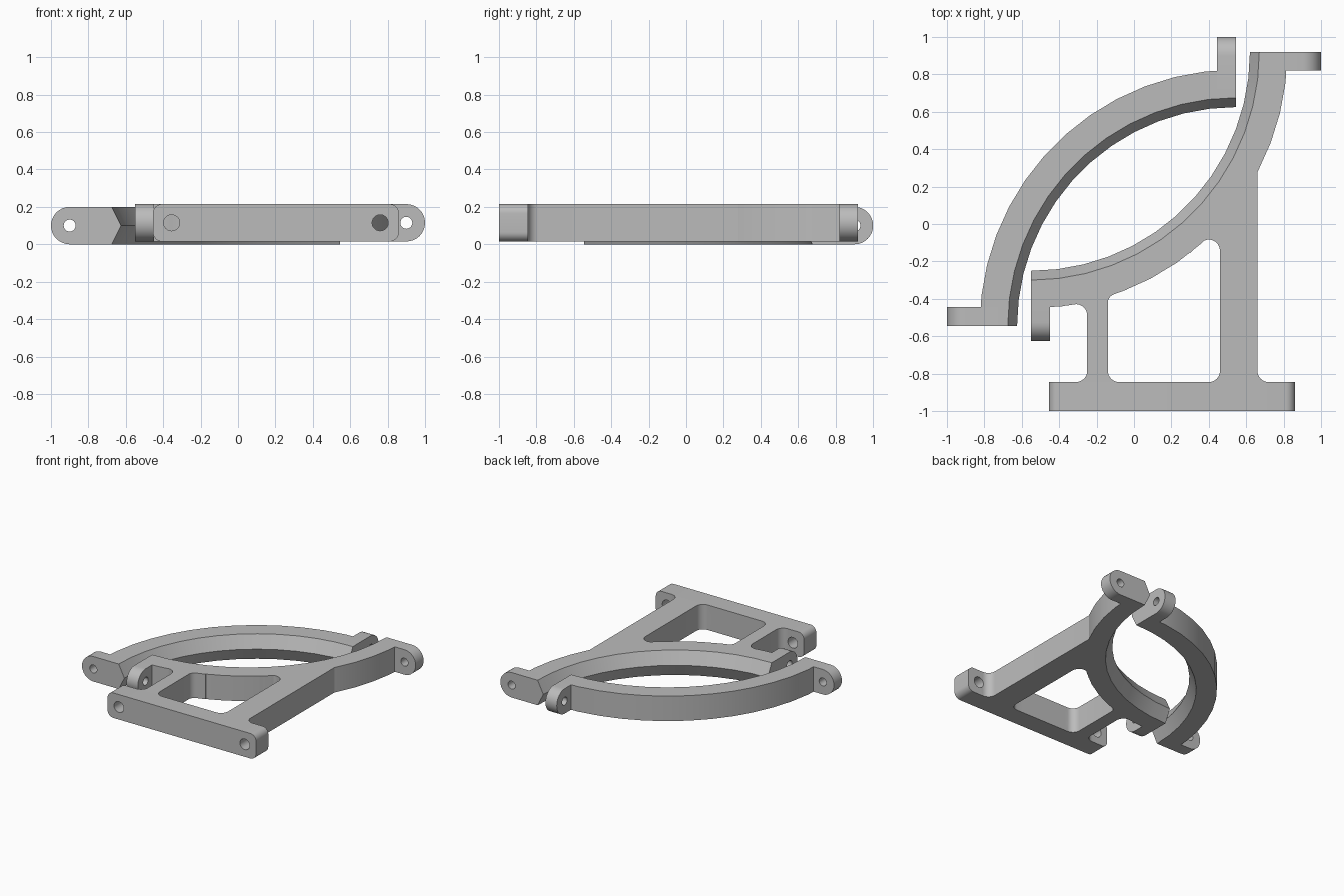
import bpy
import bmesh
from math import sin, cos, tan, pi, radians
from mathutils import Vector

cube = bpy.data.objects.get("Cube")
if cube:
    bpy.data.objects.remove(cube)

grey = bpy.data.materials.new("plain grey")
grey.use_nodes = True
grey.diffuse_color = (0.5, 0.5, 0.5, 1)
grey.node_tree.nodes["Principled BSDF"].inputs["Base Color"].default_value = (0.5, 0.5, 0.5, 1)

H = 0.2                            # thickness of both parts
R_OUT, R_IN, R_TIP = 1.37, 1.22, 1.17
MAPS = {"x": lambda u, v, w: (w, u, v),
        "y": lambda u, v, w: (u, w, v),
        "z": lambda u, v, w: (u, v, w)}


def finish(bm, name):
    bmesh.ops.remove_doubles(bm, verts=bm.verts, dist=0.0001)
    bmesh.ops.recalc_face_normals(bm, faces=bm.faces)
    mesh = bpy.data.meshes.new(name)
    bm.to_mesh(mesh)
    bm.free()
    mesh.materials.append(grey)
    obj = bpy.data.objects.new(name, mesh)
    bpy.context.collection.objects.link(obj)
    return obj


def rounded(corners, steps=8):
    """Outline from (u, v, radius) corners, rounding each one."""
    out = []
    for i, (u, v, r) in enumerate(corners):
        p = Vector((u, v))
        if not r:
            out.append(p)
            continue
        a = (Vector(corners[i - 1][:2]) - p).normalized()
        b = (Vector(corners[(i + 1) % len(corners)][:2]) - p).normalized()
        half = a.angle(b) / 2
        centre = p + (a + b).normalized() * (r / sin(half))
        start = p + a * (r / tan(half)) - centre
        sweep = start.angle_signed(p + b * (r / tan(half)) - centre)
        for k in range(steps + 1):
            t = -sweep * k / steps
            out.append(centre + Vector((start.x * cos(t) - start.y * sin(t),
                                        start.x * sin(t) + start.y * cos(t))))
    return [p for i, p in enumerate(out) if (p - out[i - 1]).length > 0.0005]


def prism(name, outline, lo, hi, axis):
    bm = bmesh.new()
    rings = [[bm.verts.new(MAPS[axis](p[0], p[1], w)) for p in outline] for w in (lo, hi)]
    n = len(outline)
    bm.faces.new(rings[0])
    bm.faces.new(rings[1])
    for i in range(n):
        j = (i + 1) % n
        bm.faces.new((rings[0][i], rings[0][j], rings[1][j], rings[1][i]))
    return finish(bm, name)


def tab(name, inner, end, z, lo, hi, axis):
    """Lug with a fully rounded end."""
    r = H / 2
    return prism(name, rounded([(inner, z, 0), (end, z, r), (end, z + H, r), (inner, z + H, 0)]),
                 lo, hi, axis)


def hole(u, v, r, lo, hi, axis):
    ring = [(u + r * cos(2 * pi * k / 24), v + r * sin(2 * pi * k / 24)) for k in range(24)]
    return prism("hole_cutter", ring, lo - 0.05, hi + 0.05, axis)


def arc(name, cx, cy, z, start, segments=13):
    """Quarter ring with a pointed inner ridge."""
    section = [(R_OUT, z), (R_OUT, z + H), (R_IN, z + H), (R_TIP, z + H / 2), (R_IN, z)]
    bm = bmesh.new()
    rings = []
    for k in range(segments + 1):
        t = start + pi / 2 * k / segments
        rings.append([bm.verts.new((cx + r * cos(t), cy + r * sin(t), h)) for r, h in section])
    for a, b in zip(rings, rings[1:]):
        for i in range(5):
            j = (i + 1) % 5
            bm.faces.new((a[i], a[j], b[j], b[i]))
    bm.faces.new(rings[0])
    bm.faces.new(rings[-1])
    return finish(bm, name)


def combine(body, additions, cutters):
    """Weld the additions to the body, then drill it."""
    for op, parts in (("UNION", additions), ("DIFFERENCE", cutters)):
        for part in parts:
            mod = body.modifiers.new(op.title(), "BOOLEAN")
            mod.operation, mod.solver, mod.object = op, "EXACT", part
            part.hide_render = True
    graph = bpy.context.evaluated_depsgraph_get()
    mesh = bpy.data.meshes.new_from_object(body.evaluated_get(graph))
    body.modifiers.clear()
    body.data = mesh
    for part in additions + cutters:
        bpy.data.objects.remove(part)
    bpy.ops.object.select_all(action="DESELECT")
    body.select_set(True)
    bpy.context.view_layer.objects.active = body
    bpy.ops.object.shade_smooth_by_angle(angle=radians(25))


# Loose clamp half
c = 0.545
combine(arc("clamp_half", c, -c, 0, pi / 2),
        [tab("left_tab", -0.72, -1, 0, -c, -c + 0.1, "y"),
         tab("back_tab", 0.72, 1, 0, c - 0.1, c, "x")],
        [hole(-0.9, H / 2, 0.032, -c, -c + 0.1, "y"),
         hole(0.9, H / 2, 0.032, c - 0.1, c, "x")])

# Bracket half: cradle arc, two struts with fillets, foot bar and tabs
AX, AY, Z = -0.55, 0.92, 0.015


def arc_y(x):
    return AY - (R_OUT ** 2 - (x - AX) ** 2) ** 0.5


F, FOOT = 0.06, -0.845
left_strut = [(-0.35, -0.9, 0), (-0.35, FOOT, 0), (-0.25, FOOT, F), (-0.25, arc_y(-0.25), F),
              (-0.36, arc_y(-0.36), 0), (-0.36, -0.37, 0), (-0.04, -0.3, 0),
              (-0.04, arc_y(-0.04), 0), (-0.14, arc_y(-0.14), 0.05), (-0.14, FOOT, F),
              (-0.05, FOOT, 0), (-0.05, -0.9, 0)]
right_strut = [(0.35, -0.9, 0), (0.35, FOOT, 0), (0.46, FOOT, F), (0.46, arc_y(0.46), F),
               (0.3, arc_y(0.3), 0), (0.3, -0.1, 0), (0.6, 0.32, 0),
               (0.66, arc_y(0.66) + 2 * (R_OUT - 1.369), 0), (0.66, FOOT, F),
               (0.76, FOOT, 0), (0.76, -0.9, 0)]
foot = [(-0.455, Z, 0.05), (0.86, Z, 0.05), (0.86, Z + H, 0.05), (-0.455, Z + H, 0.05)]

combine(arc("bracket_half", AX, AY, Z, -pi / 2),
        [prism("foot_bar", rounded(foot), -1, FOOT, "y"),
         prism("left_strut", rounded(left_strut), Z, Z + H, "z"),
         prism("right_strut", rounded(right_strut), Z, Z + H, "z"),
         tab("front_tab", -0.35, -0.625, Z, AX, AX + 0.1, "x"),
         tab("right_tab", 0.72, 1, Z, AY - 0.1, AY, "y")],
        [hole(-0.525, Z + H / 2, 0.032, AX, AX + 0.1, "x"),
         hole(0.9, Z + H / 2, 0.032, AY - 0.1, AY, "y"),
         hole(-0.355, Z + H / 2, 0.043, -1, FOOT, "y"),
         hole(0.76, Z + H / 2, 0.043, -1, FOOT, "y")])
